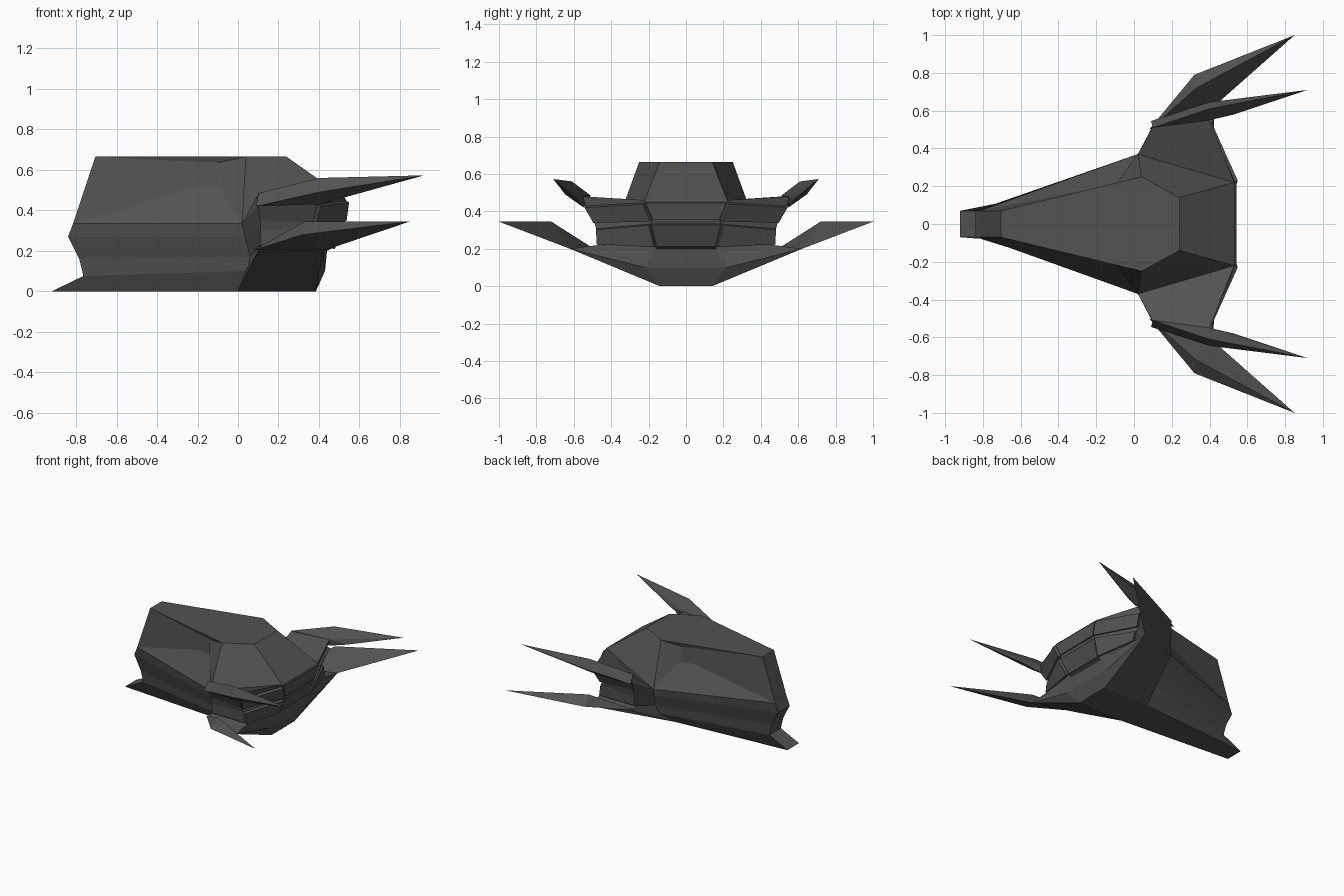
import bpy, bmesh

if "Cube" in bpy.data.objects:
    bpy.data.objects.remove(bpy.data.objects["Cube"])

mat = bpy.data.materials.new("dark_hull")
mat.diffuse_color = (0.085, 0.085, 0.085, 1)
mat.use_nodes = True
mat.node_tree.nodes["Principled BSDF"].inputs["Base Color"].default_value = mat.diffuse_color


def finish(bm, name):
    bmesh.ops.remove_doubles(bm, verts=bm.verts, dist=0.0005)
    bmesh.ops.recalc_face_normals(bm, faces=bm.faces)
    me = bpy.data.meshes.new(name)
    bm.to_mesh(me)
    bm.free()
    me.materials.append(mat)
    ob = bpy.data.objects.new(name, me)
    bpy.context.collection.objects.link(ob)
    return ob


def mirror_y(p):
    return (p[0], -p[1], p[2])


# Hull: stacked half outlines (nose, shoulder, outer fore, outer aft, stern)
def collapsed(nose, shoulder, stern):
    return [nose, shoulder, shoulder, stern, stern]


T0, T1, T2 = (-.705, .07, .665), (.04, .25, .665), (.24, .14, .665)
B0, B1, B2 = (-.815, .07, .335), (.02, .37, .335), (.53, .22, .46)
lower = [
    collapsed((-.92, .07, 0), (0, .14, 0), (.385, .14, 0)),
    [(-.765, .07, .075), (.04, .26, .1), (.1, .52, .2), (.42, .62, .2), (.43, .22, .1)],
    [(-.77, .07, .1), (.05, .27, .12), (.1, .47, .22), (.41, .47, .22), (.44, .16, .2)],
    [(-.785, .07, .16), (.06, .29, .17), (.11, .475, .225), (.39, .475, .225), (.46, .16, .21)],
]
upper = [
    [(-.84, .07, .27), (.035, .34, .27), (.11, .48, .3), (.38, .48, .31), (.515, .19, .335)],
    [B0, B1, (.11, .49, .35), (.37, .49, .34), (.52, .18, .35)],
    [B0, B1, (.1, .52, .42), (.39, .54, .43), (.535, .22, .45)],
    [B0, B1, (.1, .515, .48), (.4, .55, .48), B2],
    collapsed(B0, B1, B2),
    collapsed(T0, T1, T2),
]
bm = bmesh.new()
rings = []
for half in lower + upper:
    full = half + [mirror_y(p) for p in reversed(half)]
    rings.append([bm.verts.new(p) for p in full])
last = len(rings) - 1
side_panels, stern_panels = [], []
for k in range(last):
    a, b = rings[k], rings[k + 1]
    for i in range(10):
        if k == last - 1 and i in (0, 8):
            continue  # dented cabin sides are made below
        j = (i + 1) % 10
        f = bm.faces.new((a[i], a[j], b[j], b[i]))
        if k in (3, 5):
            if i in (3, 5):
                side_panels.append(f)
            elif i == 4:
                stern_panels.append(f)
bm.faces.new(rings[0])
bm.faces.new(rings[-1])

# Cabin sides with the recess under the roof edge
P, Q, R = (-.1, .205, .635), (-.1, .213, .52), (-.21, .188, .52)
dent = [(T0, T1, P), (T0, P, Q, R), (T0, R, B0), (R, Q, B1, B0), (P, T1, B1, Q)]
for flip in (False, True):
    for f in dent:
        bm.faces.new([bm.verts.new(mirror_y(p) if flip else p) for p in f])

# Raised armour panels around the stern
bmesh.ops.recalc_face_normals(bm, faces=bm.faces)
for panels, depth in ((side_panels, .02), (stern_panels, .008)):
    bmesh.ops.inset_individual(bm, faces=panels, thickness=.004, depth=0)
    bmesh.ops.inset_individual(bm, faces=panels, thickness=.002, depth=depth)
finish(bm, "hull")

# Swept spikes, a pair on each side
spikes = {
    "lower_wing": [(.08, .5, .205), (.32, .79, .28), (.33, .72, .345),
                   (.85, 1.0, .345), (.42, .62, .2)],
    "upper_wing": [(.09, .545, .42), (.1, .51, .485), (.4, .645, .49), (.4, .61, .56),
                   (.92, .71, .573), (.53, .58, .465), (.4, .56, .43), (.4, .55, .48)],
}
for name, pts in spikes.items():
    for side, flip in (("left", True), ("right", False)):
        bm = bmesh.new()
        for p in pts:
            bm.verts.new(mirror_y(p) if flip else p)
        bmesh.ops.convex_hull(bm, input=bm.verts)
        loose = [v for v in bm.verts if not v.link_faces]
        bmesh.ops.delete(bm, geom=loose, context='VERTS')
        finish(bm, side + "_" + name)
